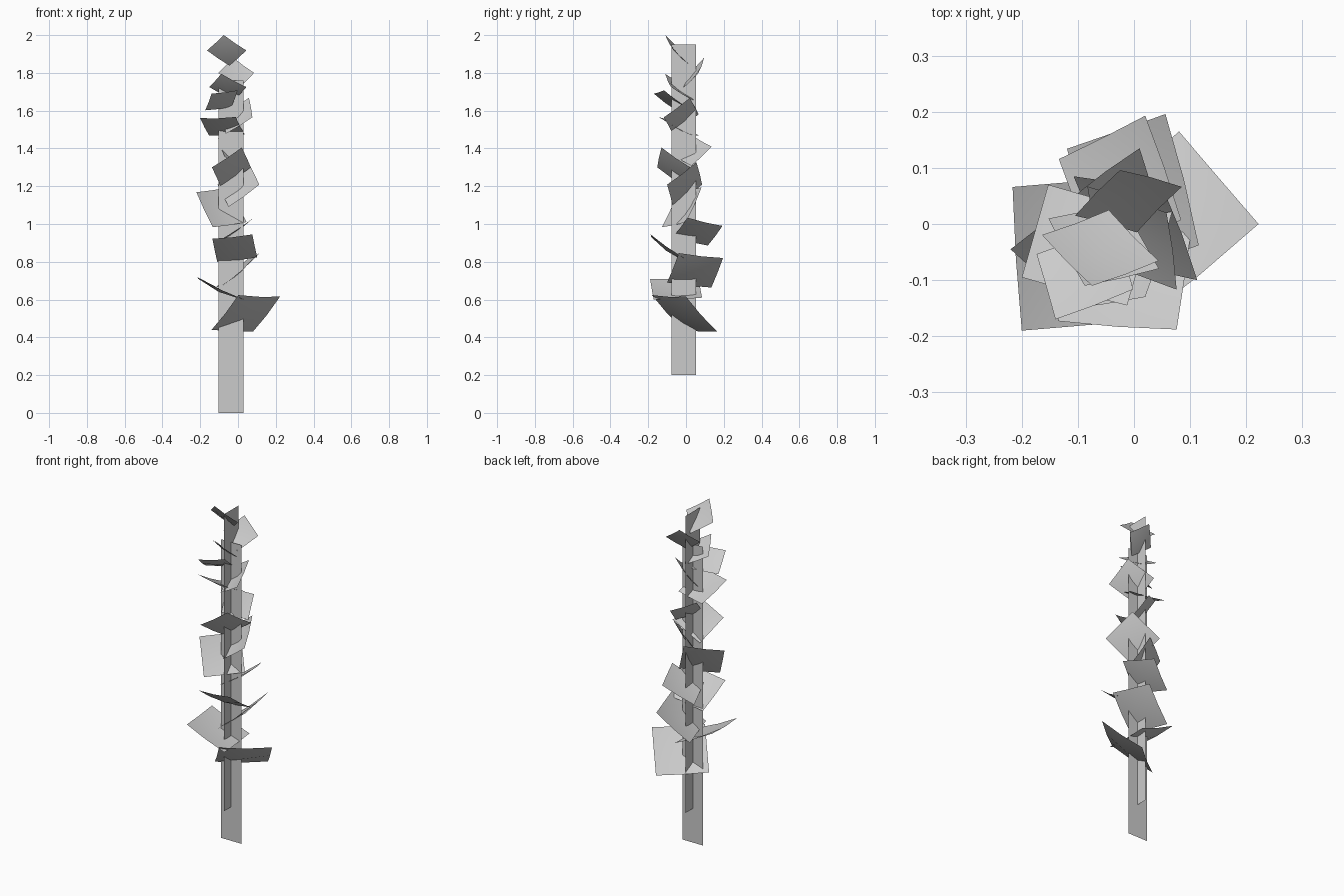
import bpy
import math
from mathutils import Vector, Quaternion

cube = bpy.data.objects.get("Cube")
if cube:
    bpy.data.objects.remove(cube, do_unlink=True)

grey = bpy.data.materials.new("plain grey")
grey.use_nodes = True
colour = (0.6, 0.6, 0.6, 1)
grey.diffuse_color = colour
grey.node_tree.nodes["Principled BSDF"].inputs["Base Color"].default_value = colour


def add_mesh(name, verts, faces):
    mesh = bpy.data.meshes.new(name)
    mesh.from_pydata(verts, [], faces)
    mesh.materials.append(grey)
    obj = bpy.data.objects.new(name, mesh)
    bpy.context.collection.objects.link(obj)
    return obj


# Stem: two crossed upright cards
AXIS = Vector((-0.036, -0.012, 0))


def stem_card(name, direction, low, high):
    half = Vector(direction) * 0.066
    up = Vector((0, 0, 1))
    corners = [AXIS - half + up * low, AXIS + half + up * low,
               AXIS + half + up * high, AXIS - half + up * high]
    add_mesh(name, corners, [(0, 1, 2, 3)])


stem_card("stem_card_wide", (1, 0, 0), 0, 1.76)
stem_card("stem_card_deep", (0, 1, 0), 0.2, 1.95)


# Leaves: square cards held by one corner, sagging a little in the middle
def leaf(name, base, tip, roll, edge_sag=0.03, middle_sag=0.06):
    base, tip = Vector(base), Vector(tip)
    along = (tip - base) / 2
    side = Vector((0, 0, 1)).cross(along).normalized() * along.length
    side = Quaternion(along.normalized(), math.radians(roll)) @ side
    normal = along.cross(side).normalized()
    middle = (base + tip) / 2
    verts = []
    for i in (-1, 0, 1):
        for j in (-1, 0, 1):
            a, s = (i + j) / 2, (j - i) / 2
            drop = edge_sag * (2 - i * i - j * j)
            drop += middle_sag * (1 - i * i) * (1 - j * j)
            verts.append(middle + along * a + side * s - normal * drop * along.length)
    faces = [(r + c, r + c + 1, r + c + 4, r + c + 3)
             for r in (0, 3) for c in (0, 1)]
    obj = add_mesh(name, verts, faces)
    for poly in obj.data.polygons:
        poly.use_smooth = True


# Base point, tip point, roll in degrees, from the ground up
LEAVES = [
    ((-.14, -.015, .44), (.222, 0, .615), -32),
    ((.015, .085, .61), (-.2, -.19, .71), -20),
    ((-.06, -.1, .69), (.056, .196, .82), -35),
    ((-.11, 0, .8), (.076, -.188, .945), -22),
    ((-.07, -.07, .93), (.02, .193, .99), -32),
    ((.045, 0, 1.01), (-.22, -.045, 1.168), -52),
    ((-.05, -.07, 1.09), (.055, .055, 1.327), 0),
    ((-.09, 0, 1.195), (.02, -.13, 1.405), 0),
    ((-.07, -.055, 1.355), (.01, .135, 1.41), 46),
    ((.035, .02, 1.475), (-.2, -.095, 1.56), 22),
    ((-.065, -.07, 1.478), (.058, .02, 1.668), 6),
    ((-.035, 0, 1.62), (-.14, -.17, 1.69), 32),
    ((-.02, .04, 1.655), (-.088, -.11, 1.795), 0),
    ((.005, -.015, 1.72), (-.025, .096, 1.88), 0),
    ((-.045, .025, 1.838), (-.075, -.11, 2), 0),
]
for number, (base, tip, roll) in enumerate(LEAVES, 1):
    leaf(f"leaf_{number}", base, tip, roll)
